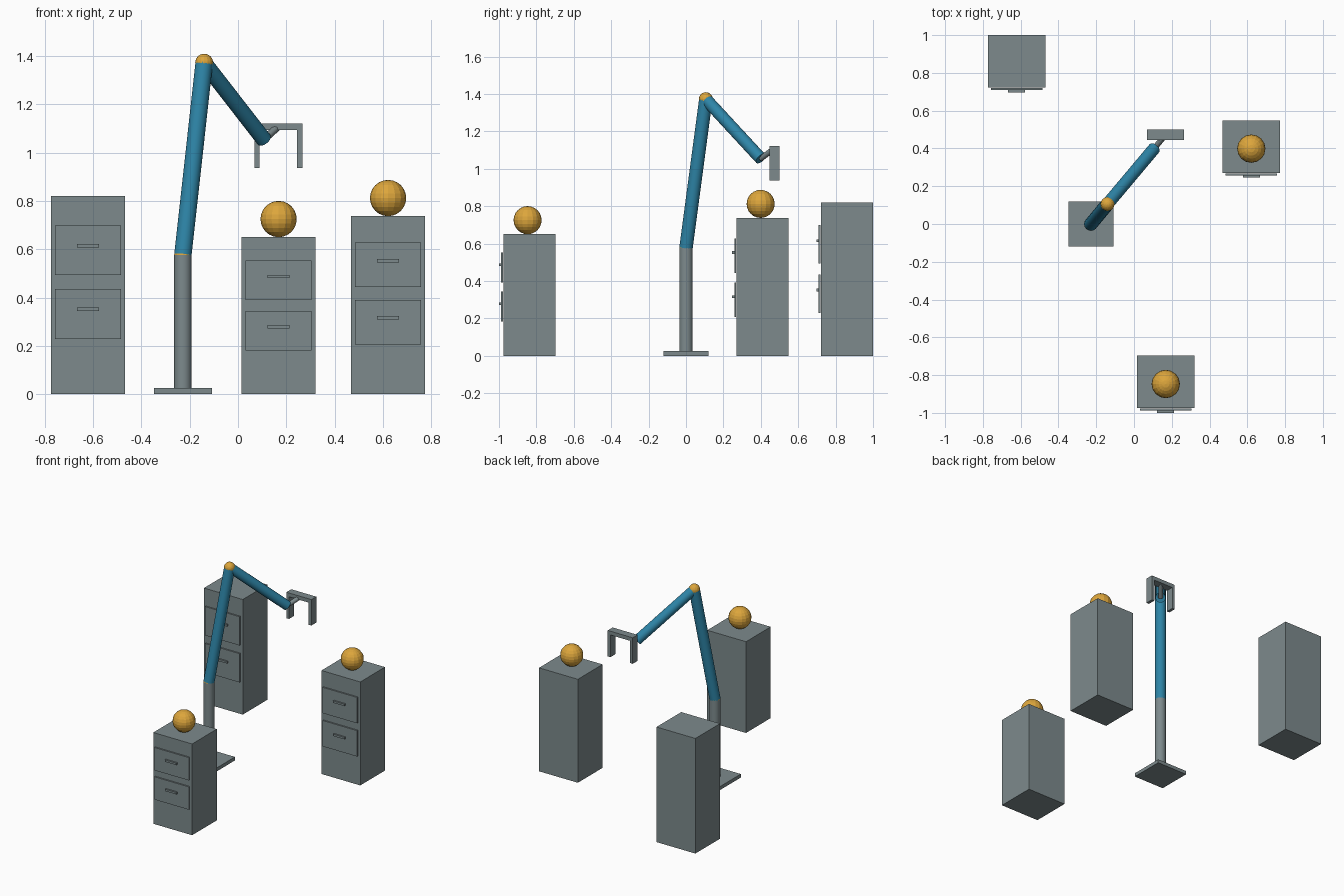
import bpy
from mathutils import Vector

if "Cube" in bpy.data.objects:
    bpy.data.objects.remove(bpy.data.objects["Cube"])


def material(name, rgb):
    m = bpy.data.materials.new(name)
    m.diffuse_color = (*rgb, 1)
    m.use_nodes = True
    m.node_tree.nodes["Principled BSDF"].inputs["Base Color"].default_value = m.diffuse_color
    return m


GREY = material("steel grey", (0.205, 0.255, 0.265))
BLUE = material("arm blue", (0.027, 0.235, 0.39))
GOLD = material("ball gold", (0.72, 0.38, 0.045))


def finish(name, mat):
    ob = bpy.context.object
    ob.name = name
    ob.data.materials.append(mat)
    return ob


def box(name, x, y, z, mat=GREY):
    """Box from (min, max) ranges on each axis."""
    centre = [(r[0] + r[1]) / 2 for r in (x, y, z)]
    bpy.ops.mesh.primitive_cube_add(size=1, location=centre)
    bpy.context.object.scale = [r[1] - r[0] for r in (x, y, z)]
    bpy.ops.object.transform_apply(location=False, rotation=False, scale=True)
    return finish(name, mat)


def rod(name, a, b, radius, mat):
    a, b = Vector(a), Vector(b)
    d = b - a
    bpy.ops.mesh.primitive_cylinder_add(vertices=24, radius=radius, depth=d.length,
                                        location=(a + b) / 2)
    bpy.context.object.rotation_euler = d.to_track_quat('Z', 'Y').to_euler()
    bpy.ops.object.shade_smooth_by_angle()
    return finish(name, mat)


def ball(name, centre, radius):
    bpy.ops.mesh.primitive_uv_sphere_add(segments=16, ring_count=12, radius=radius,
                                         location=centre)
    return finish(name, GOLD)


def cabinet(name, cx, back, h, with_ball):
    """Two-drawer cabinet, optionally carrying a ball."""
    front = back - 0.278
    box(name + "_body", (cx - 0.153, cx + 0.153), (front, back), (0, h))
    for label, c in (("upper", 0.726), ("lower", 0.405)):
        zc, hc = c * h, (c + 0.0235) * h
        box(f"{name}_{label}_drawer", (cx - 0.136, cx + 0.136),
            (front - 0.013, front - 0.003), (zc - 0.125 * h, zc + 0.125 * h))
        box(f"{name}_{label}_handle", (cx - 0.045, cx + 0.045),
            (front - 0.025, front - 0.013), (hc - 0.007, hc + 0.007))
    if with_ball:
        ball(name + "_ball", (cx, back - 0.15, h + 0.075), 0.075)


cabinet("rear_cabinet", -0.621, 1.0, 0.82, False)
cabinet("front_cabinet", 0.168, -0.697, 0.65, True)
cabinet("side_cabinet", 0.621, 0.549, 0.737, True)

# Robot arm: base, column, two links with ball joints
shoulder, elbow = (-0.228, 0, 0.577), (-0.14, 0.106, 1.372)
wrist, grip = (0.107, 0.40, 1.054), (0.167, 0.472, 1.108)
box("base_plate", (-0.348, -0.108), (-0.12, 0.12), (0, 0.025))
rod("column", (-0.228, 0, 0.025), shoulder, 0.036, GREY)
ball("shoulder_joint", shoulder, 0.036)
rod("upper_arm", shoulder, elbow, 0.036, BLUE)
ball("elbow_joint", elbow, 0.037)
rod("forearm", elbow, wrist, 0.033, BLUE)
rod("wrist_rod", wrist, grip, 0.015, GREY)

# Gripper
box("gripper_bar", (0.069, 0.266), (0.446, 0.501), (1.094, 1.121))
for label, x in (("left", 0.069), ("right", 0.245)):
    box(label + "_finger", (x, x + 0.021), (0.446, 0.501), (0.936, 1.094))
